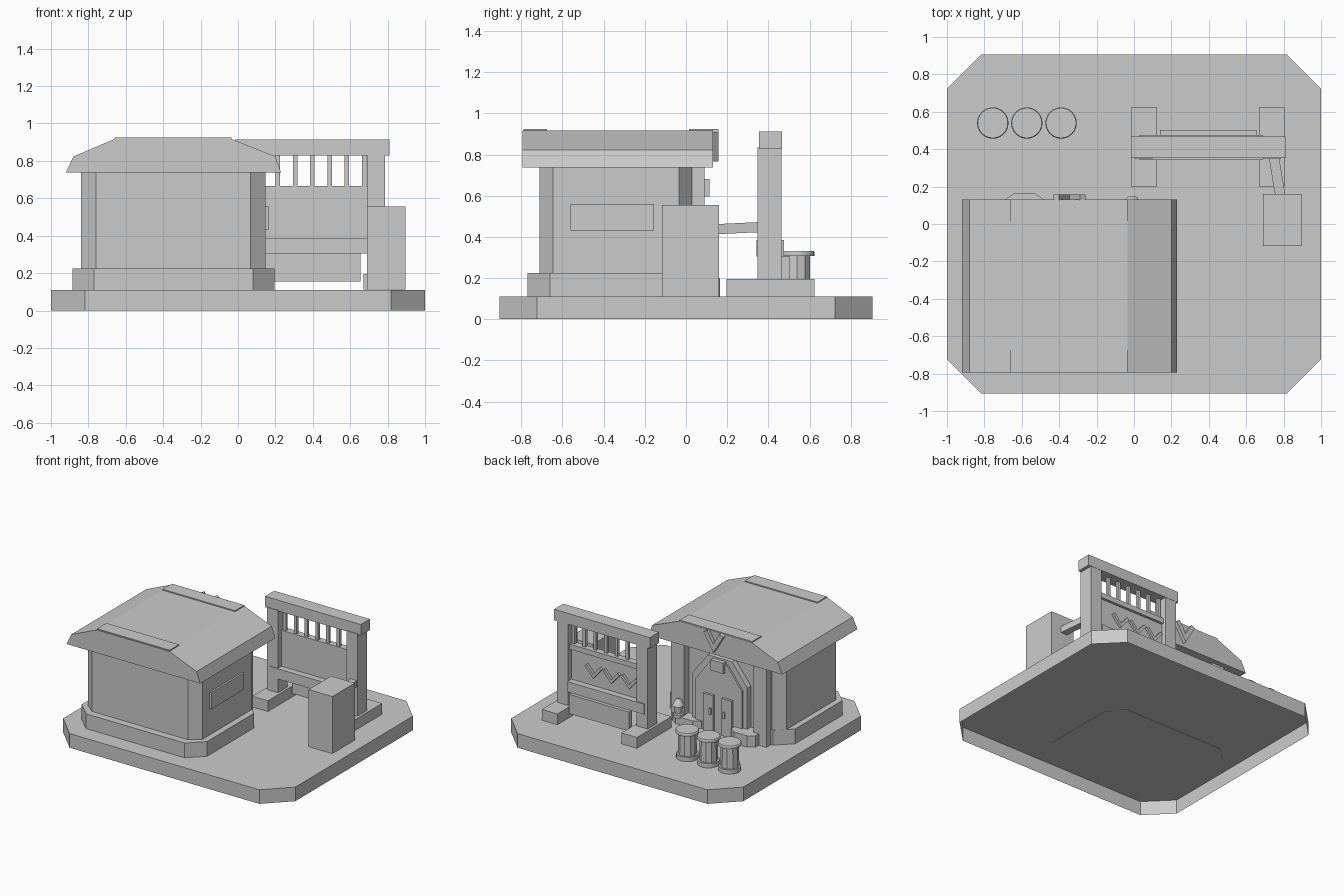
import bpy, bmesh, math

old = bpy.data.objects.get("Cube")
if old:
    bpy.data.objects.remove(old, do_unlink=True)

GREY = (0.6, 0.6, 0.6, 1)
mat = bpy.data.materials.new("plain_grey")
mat.use_nodes = True
mat.diffuse_color = GREY
mat.node_tree.nodes["Principled BSDF"].inputs["Base Color"].default_value = GREY


def finish(name, bm):
    bmesh.ops.recalc_face_normals(bm, faces=bm.faces)
    mesh = bpy.data.meshes.new(name)
    bm.to_mesh(mesh)
    bm.free()
    ob = bpy.data.objects.new(name, mesh)
    mesh.materials.append(mat)
    bpy.context.collection.objects.link(ob)
    return ob


def extrude(name, points, depth, hollow=False):
    """Push a 3D outline along the depth vector; hollow leaves the start open."""
    bm = bmesh.new()
    start = [bm.verts.new(p) for p in points]
    end = [bm.verts.new([a + b for a, b in zip(p, depth)]) for p in points]
    count = len(points)
    for i in range(count):
        j = (i + 1) % count
        bm.faces.new((start[i], start[j], end[j], end[i]))
    bm.faces.new(end)
    if not hollow:
        bm.faces.new(start[::-1])
    return finish(name, bm)


def slab(name, x, y, z, cx=0, cy=0, hollow=False):
    """Box between ranges, with optional cut corners in plan."""
    (a, b), (c, d) = x, y
    if cx:
        plan = [(a + cx, c), (b - cx, c), (b, c + cy), (b, d - cy),
                (b - cx, d), (a + cx, d), (a, d - cy), (a, c + cy)]
    else:
        plan = [(a, c), (b, c), (b, d), (a, d)]
    return extrude(name, [(px, py, z[0]) for px, py in plan], (0, 0, z[1] - z[0]), hollow)


def upright(name, outline, y0, y1):
    """Outline in x and z, pushed along y."""
    return extrude(name, [(px, y0, pz) for px, pz in outline], (0, y1 - y0, 0))


def turned(name, x, y, profile, sides=24):
    """Lathe a radius and height profile around a vertical axis."""
    bm = bmesh.new()
    rings = []
    for r, z in profile:
        rings.append([bm.verts.new((x + r * math.cos(math.tau * i / sides),
                                    y + r * math.sin(math.tau * i / sides), z))
                      for i in range(sides)])
    for low, high in zip(rings, rings[1:]):
        for i in range(sides):
            j = (i + 1) % sides
            bm.faces.new((low[i], low[j], high[j], high[i]))
    bm.faces.new(rings[0])
    bm.faces.new(rings[-1])
    ob = finish(name, bm)
    bpy.ops.object.select_all(action="DESELECT")
    bpy.context.view_layer.objects.active = ob
    ob.select_set(True)
    bpy.ops.object.shade_smooth_by_angle(angle=math.radians(30))


def chevron(name, x, z, half, lean, thick, y0, y1):
    """V of two square-ended bars, each leaning out from the tip at x, z."""
    s, c = math.sin(math.radians(lean)), math.cos(math.radians(lean))
    rise = half / s * c
    arm = [(half, rise), (half - thick * c, rise + thick * s)]
    outline = [(0, 0)] + arm + [(0, thick / s)] + [(-px, pz) for px, pz in arm[::-1]]
    upright(name, [(x + px, z + pz) for px, pz in outline], y0, y1)


# Ground (open underneath) and house body
FLOOR = 0.111
slab("ground_base", (-1, 1), (-0.905, 0.905), (0, 0.11), 0.183, 0.182, hollow=True)
slab("house_plinth", (-0.885, 0.195), (-0.77, 0.03), (0.108, 0.225), 0.115, 0.11)
slab("house_walls", (-0.84, 0.147), (-0.712, 0.03), (0.22, 0.745), 0.08, 0.065)
slab("side_window_panel", (0.14, 0.162), (-0.56, -0.155), (0.43, 0.56))

# Roof with a bent slope and two ridge strips
upright("roof", [(-0.92, 0.738), (-0.88, 0.823), (-0.66, 0.917), (-0.035, 0.917),
                 (0.2, 0.823), (0.23, 0.738)], -0.795, 0.13)
for side, y in (("front", (-0.79, -0.675)), ("back", (0.015, 0.128))):
    slab(side + "_roof_strip", (-0.66, -0.035), y, (0.91, 0.925))
MID = -0.345
chevron("gable_chevron", MID, 0.765, 0.085, 31, 0.035, 0.125, 0.158)


# Arched entrance
def arch(name, half, top, y1):
    upright(name, [(MID - half, FLOOR), (MID - half, top - 0.17),
                   (MID - half + 0.13, top), (MID + half - 0.13, top),
                   (MID + half, top - 0.17), (MID + half, FLOOR)], 0.02, y1)


arch("door_surround", 0.235, 0.69, 0.075)
arch("door_back_panel", 0.2, 0.66, 0.09)
slab("door_sign", (MID - 0.055, MID + 0.055), (0.08, 0.113), (0.597, 0.68))
for side, s in (("left", 1), ("right", -1)):
    x = MID + s * 0.08
    slab(side + "_door", (x - 0.043, x + 0.043), (0.08, 0.107), (FLOOR, 0.4))
    x = MID + s * 0.06
    slab(side + "_door_handle", (x - 0.008, x + 0.008), (0.1, 0.118), (0.25, 0.3))
    x = MID + s * 0.355
    slab(side + "_pillar", (x - 0.055, x + 0.055), (0.0, 0.09), (FLOOR, 0.745))
slab("right_pier", (-0.69, -0.48), (0.03, 0.165), (FLOOR, 0.2), 0.05, 0.035)
slab("left_pier", (-0.2, 0.05), (0.03, 0.13), (FLOOR, 0.17), 0.05, 0.035)

# Lantern
turned("lantern", -0.01, 0.108, [(0.036, 0.16), (0.036, 0.185), (0.025, 0.19), (0.03, 0.245),
                                 (0.043, 0.25), (0.025, 0.285), (0.012, 0.3)], 16)

# Barrels: faceted body between round rims
for i, x in enumerate((-0.755, -0.573, -0.39)):
    n = str(i + 1)
    turned("barrel_foot_" + n, x, 0.54, [(0.079, FLOOR), (0.079, 0.145)])
    turned("barrel_body_" + n, x, 0.54, [(0.068, 0.14), (0.064, 0.315)], 10)
    turned("barrel_lid_" + n, x, 0.54, [(0.084, 0.308), (0.084, 0.325), (0.08, 0.331)])

# Screen frame
for side, x in (("right", 0.0525), ("left", 0.7375)):
    slab(side + "_screen_foot", (x - 0.067, x + 0.067), (0.197, 0.625), (FLOOR, 0.195))
    slab(side + "_screen_post", (x - 0.0475, x + 0.0475), (0.348, 0.465), (0.19, 0.835))
slab("screen_top_beam", (-0.015, 0.81), (0.354, 0.467), (0.828, 0.913))
slab("screen_top_rail", (0.1, 0.69), (0.42, 0.445), (0.625, 0.665))
slab("screen_panel", (0.1, 0.69), (0.392, 0.425), (0.38, 0.665))
slab("screen_middle_rail", (0.03, 0.69), (0.342, 0.475), (0.305, 0.385))
slab("screen_lower_board", (0.14, 0.655), (0.465, 0.502), (0.155, 0.305))
for i in range(7):
    x = 0.12 + i * 0.0925
    slab("screen_bar_%d" % (i + 1), (x - 0.012, x + 0.012), (0.4, 0.422), (0.66, 0.835))
for i in range(3):
    chevron("screen_chevron_%d" % (i + 1), 0.18 + i * 0.155, 0.45, 0.073, 41, 0.022, 0.42, 0.445)

# Cabinet and the arm joining it to the screen
slab("cabinet", (0.69, 0.895), (-0.117, 0.16), (FLOOR, 0.555))
extrude("cabinet_arm", [(0.755, 0.15, 0.413), (0.81, 0.15, 0.413),
                        (0.81, 0.15, 0.462), (0.755, 0.15, 0.462)], (-0.035, 0.21, 0.01))
